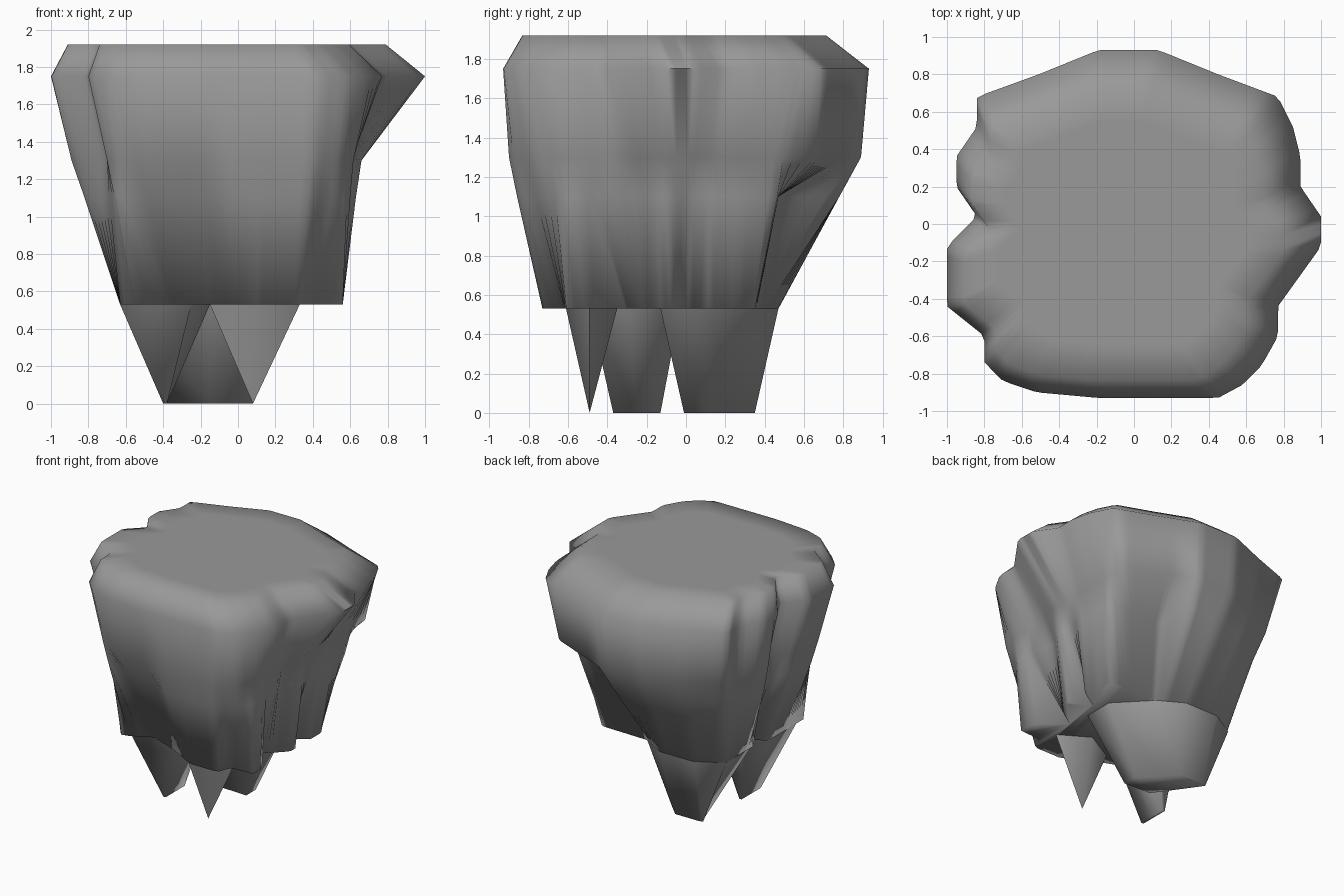
import bpy
import bmesh
import math
from mathutils import Vector

cube = bpy.data.objects.get("Cube")
if cube:
    bpy.data.objects.remove(cube, do_unlink=True)

stone = bpy.data.materials.new("grey_stone")
stone.use_nodes = True
stone_colour = (0.32, 0.32, 0.32, 1)
stone.diffuse_color = stone_colour
stone.node_tree.nodes["Principled BSDF"].inputs["Base Color"].default_value = stone_colour

CENTRE = Vector((-0.05, -0.05))
SEGMENTS = 144

# Widest outline, just below the rim
rim = [(1, -.12), (1, .04), (.89, .2), (.89, .36), (.85, .52), (.77, .68),
       (.45, .8), (.13, .93), (-.19, .93), (-.51, .8), (-.84, .68), (-.84, .52),
       (-.95, .36), (-.95, .2), (-.84, .04), (-1, -.12), (-1, -.44), (-.8, -.6),
       (-.8, -.74), (-.7, -.84), (-.52, -.9), (-.19, -.93), (.45, -.93),
       (.58, -.86), (.68, -.76), (.77, -.6), (.77, -.44)]

# Outline of the upper cliff
upper = [(.66, -.12), (.66, .2), (.66, .4), (.66, .67), (.4, .78), (.13, .89),
         (-.19, .89), (-.5, .76), (-.75, .6), (-.75, .5), (-.87, .36), (-.87, .2),
         (-.7, .04), (-.89, -.12), (-.89, -.4), (-.7, -.55), (-.7, -.72),
         (-.5, -.85), (-.19, -.88), (.1, -.9), (.4, -.9), (.56, -.78), (.62, -.6), (.6, -.4)]

# Outline under the ledge at the back
middle = [(.6, -.37), (.55, -.25), (.63, -.12), (.63, .35), (.62, .47), (.15, .47),
          (.11, .78), (-.19, .78), (-.45, .68), (-.7, .52), (-.8, .3), (-.8, .15),
          (-.62, .02), (-.82, -.12), (-.82, -.42), (-.68, -.6), (-.64, -.72),
          (-.4, -.75), (-.19, -.76), (-.04, -.85), (.37, -.86), (.52, -.75), (.6, -.6)]

# Lobed lower edge of the cliff
lower = [(.56, -.48), (.35, -.31), (.48, -.22), (.56, -.14), (.56, -.07), (.38, 0),
         (.56, .11), (.56, .25), (.5, .35), (.09, .36), (-.1, .47), (-.39, .47),
         (-.6, .35), (-.6, 0), (-.45, -.05), (-.63, -.13), (-.63, -.61), (-.56, -.6),
         (-.39, -.51), (-.15, -.6), (.09, -.73), (.33, -.73), (.37, -.62), (.56, -.61)]


def crossing(start, end, a, b):
    """Where a ray meets an edge, with a little slack at the corners."""
    ray, edge = end - start, b - a
    det = ray.cross(edge)
    if abs(det) < 1e-9:
        return None
    along = (a - start).cross(edge) / det
    across = (a - start).cross(ray) / det
    return start + ray * along if along > 0 and -1e-4 <= across <= 1 + 1e-4 else None


def resample(outline):
    """Radial samples of an outline, so that every ring lines up."""
    points = [Vector(p) for p in outline]
    ring = []
    for i in range(SEGMENTS):
        angle = math.tau * i / SEGMENTS
        far = CENTRE + Vector((math.cos(angle), math.sin(angle))) * 3
        hits = [hit for a, b in zip(points, points[1:] + points[:1])
                if (hit := crossing(CENTRE, far, a, b)) is not None]
        ring.append(max(hits, key=lambda p: (p - CENTRE).length))
    return ring


def scaled(ring, sx, sy, shift):
    return [Vector((p.x * sx + shift, p.y * sy + shift)) for p in ring]


def loft(name, rings):
    """Skin a stack of equal (points, height) rings and cap both ends."""
    bm = bmesh.new()
    loops = [[bm.verts.new((p[0], p[1], z)) for p in pts] for pts, z in rings]
    for top, bottom in zip(loops, loops[1:]):
        n = len(top)
        for i in range(n):
            j = (i + 1) % n
            bm.faces.new((top[i], bottom[i], bottom[j], top[j]))
    bm.faces.new(loops[0])
    bm.faces.new(loops[-1][::-1])
    bmesh.ops.remove_doubles(bm, verts=bm.verts, dist=1e-4)
    bmesh.ops.recalc_face_normals(bm, faces=bm.faces)
    mesh = bpy.data.meshes.new(name)
    bm.to_mesh(mesh)
    bm.free()
    mesh.materials.append(stone)
    obj = bpy.data.objects.new(name, mesh)
    bpy.context.collection.objects.link(obj)
    bpy.ops.object.select_all(action='DESELECT')
    obj.select_set(True)
    bpy.context.view_layer.objects.active = obj
    bpy.ops.object.shade_smooth_by_angle(angle=math.radians(88))


# Main rock with a flat top and a rounded rim
wide = resample(rim)
top_edge = scaled(wide, .85, .83, -.06)
top_flat = scaled(wide, .66, .64, -.05)
loft("rock_body", [(top_flat, 1.92), (top_edge, 1.92), (wide, 1.75),
                   (resample(upper), 1.3), (resample(middle), 1.1),
                   (resample(lower), .53)])

# Hanging spikes: each has a base outline and a matching tip outline
loft("left_front_spike", [
    ([(.33, -.49), (.1, -.35), (-.15, -.49), (.1, -.61)], .53),
    ([(.08, -.49)] * 4, 0)])
loft("right_front_spike", [
    ([(-.15, -.3), (-.25, -.03), (-.46, -.06), (-.63, -.15), (-.63, -.49), (-.25, -.49)], .53),
    ([(-.38, -.25), (-.38, -.13), (-.4, -.13), (-.4, -.25), (-.4, -.37), (-.38, -.37)], 0)])
loft("back_spike", [
    ([(.33, .11), (.09, .36), (-.1, .47), (-.39, .47), (-.6, .35), (-.59, .02),
      (-.15, -.13), (.33, -.13)], .53),
    ([(.08, .11), (-.05, .25), (-.15, .35), (-.36, .35), (-.39, .34), (-.37, .31),
      (-.15, 0), (.08, -.01)], 0)])
